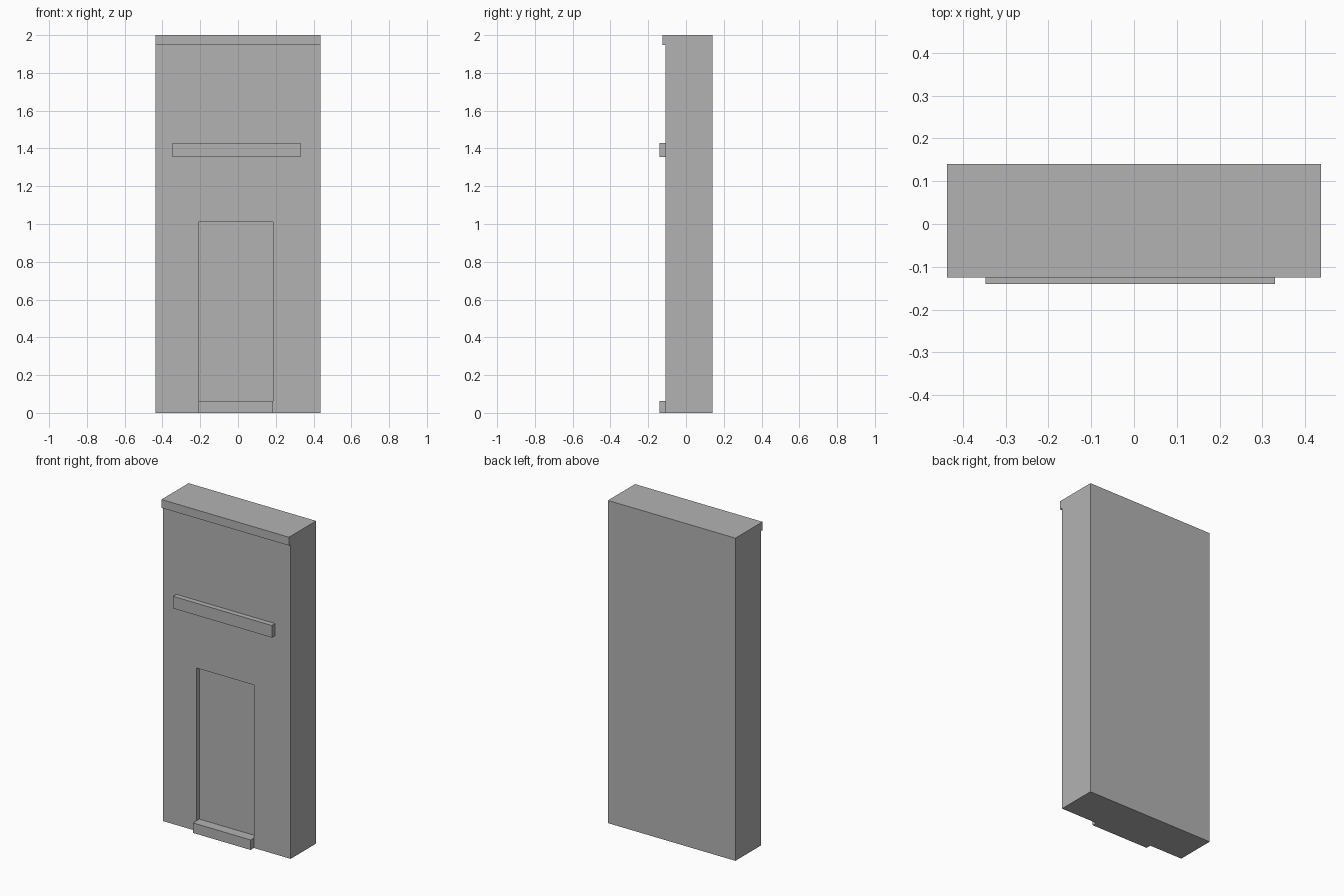
import bpy
import bmesh

if "Cube" in bpy.data.objects:
    bpy.data.objects.remove(bpy.data.objects["Cube"], do_unlink=True)

GREY = (0.45, 0.45, 0.45, 1.0)
stone = bpy.data.materials.new("grey_stone")
stone.use_nodes = True
stone.diffuse_color = GREY
stone.node_tree.nodes["Principled BSDF"].inputs["Base Color"].default_value = GREY


def prism(name, x0, x1, profile):
    """Extrude a closed (y, z) profile along x."""
    bm = bmesh.new()
    face = bm.faces.new([bm.verts.new((x0, y, z)) for y, z in profile])
    out = bmesh.ops.extrude_face_region(bm, geom=[face])
    moved = [v for v in out["geom"] if isinstance(v, bmesh.types.BMVert)]
    bmesh.ops.translate(bm, verts=moved, vec=(x1 - x0, 0, 0))
    bmesh.ops.recalc_face_normals(bm, faces=bm.faces)
    mesh = bpy.data.meshes.new(name)
    bm.to_mesh(mesh)
    bm.free()
    mesh.materials.append(stone)
    obj = bpy.data.objects.new(name, mesh)
    bpy.context.collection.objects.link(obj)
    return obj


def box(name, x0, x1, y0, y1, z0, z1):
    return prism(name, x0, x1, [(y0, z0), (y1, z0), (y1, z1), (y0, z1)])


HALF, BACK, WALL, CORNICE, LIP = 0.437, 0.14, -0.108, -0.125, -0.14
DOOR_L, DOOR_R, DOOR_BACK = -0.21, 0.185, -0.078

# Wall slab with the cornice lip along its top front edge
wall = prism("wall", -HALF, HALF, [
    (BACK, 0), (BACK, 2), (CORNICE, 2), (CORNICE, 1.948), (WALL, 1.948), (WALL, 0)])

# Shallow door recess
cutter = box("door_recess_cutter", DOOR_L, DOOR_R, -0.3, DOOR_BACK, -0.1, 1.01)
cutter.hide_render = True
cutter.hide_set(True)
cutter.display_type = 'WIRE'
cut = wall.modifiers.new("door_recess", 'BOOLEAN')
cut.operation = 'DIFFERENCE'
cut.solver = 'EXACT'
cut.object = cutter

# Apply the recess and drop the cutter
bpy.context.view_layer.objects.active = wall
bpy.ops.object.modifier_apply(modifier=cut.name)
bpy.data.objects.remove(cutter, do_unlink=True)

# Doorstep and the ledge above the door
box("doorstep", DOOR_L, DOOR_R, LIP, DOOR_BACK, 0, 0.062)
box("ledge", -0.347, 0.33, LIP, WALL, 1.355, 1.43)
